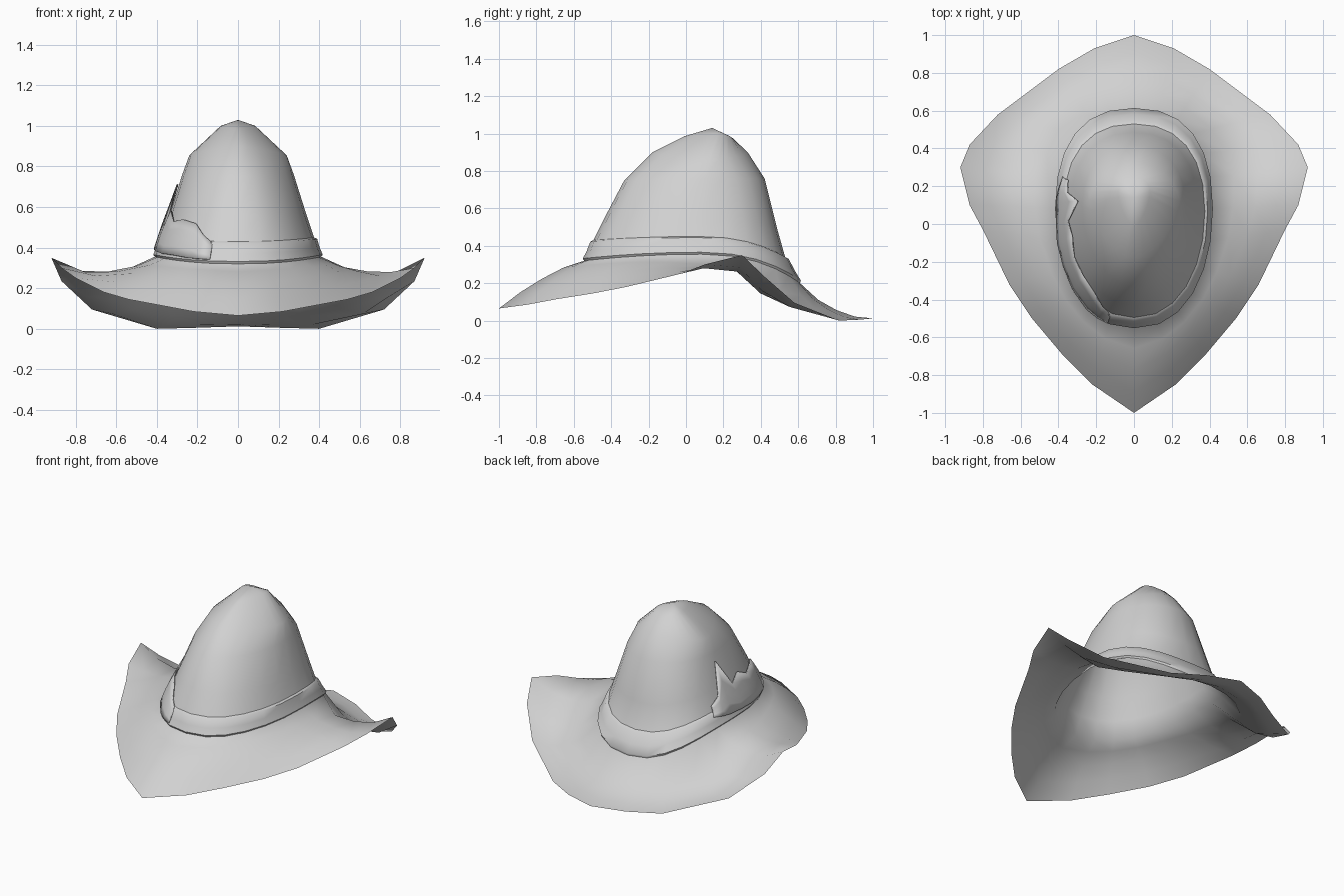
import bpy, bmesh, math
from mathutils import Vector

cube = bpy.data.objects.get("Cube")
if cube:
    bpy.data.objects.remove(cube, do_unlink=True)

felt = bpy.data.materials.new("pale_grey_felt")
felt.use_nodes = True
felt.diffuse_color = (0.64, 0.64, 0.64, 1)
for node in felt.node_tree.nodes:
    if node.type == 'BSDF_PRINCIPLED':
        node.inputs["Base Color"].default_value = (0.64, 0.64, 0.64, 1)
        node.inputs["Roughness"].default_value = 0.8

SEGS = 24
HALF = SEGS // 2

# Crown rings: front y, front z, back y, back z, half width, side z, pinch
RINGS = [
    (-.545, .32, .61, .20, .410, .355, .84),
    (-.495, .43, .53, .34, .375, .45, .88),
    (-.43, .56, .485, .50, .338, .56, .92),
    (-.33, .75, .42, .76, .275, .76, 1.0),
    (-.18, .90, .33, .90, .240, .855, 1.2),
    (-.01, .985, .25, .975, .085, 1.0, 1.2),
]
# Brim edge, front tip to back tip, with the sag of the mid brim
EDGE = [
    (0, -1, .065, .03), (.22, -.85, .085, .03), (.38, -.69, .115, .025),
    (.54, -.5, .145, .02), (.66, -.32, .18, .01), (.8, -.03, .25, -.02),
    (.87, .1, .3, -.045), (.92, .3, .35, -.085), (.87, .42, .235, -.13),
    (.72, .58, .095, -.09), (.4, .82, 0, -.055), (.21, .93, .005, -.05),
    (0, 1, .012, -.05),
]


def ring_point(ring, angle):
    """Point on one tilted egg-shaped ring; angle 0 is the front."""
    yf, zf, yb, zb, width, zs, pinch = ring
    s, c = math.sin(angle), -math.cos(angle)
    x = width * math.copysign(abs(s) ** pinch, s)
    y = (yf + yb) / 2 + (yb - yf) / 2 * math.copysign(abs(c) ** max(pinch, .92), c)
    z = zs * (1 - c * c) + (zf if c < 0 else zb) * c * c
    return Vector((x, y + .05 * s * s, z))


def crown_point(angle, level, offset=0.0):
    """Point on the crown at a fractional ring level, pushed outwards."""
    i = min(int(level), len(RINGS) - 2)
    p = ring_point(RINGS[i], angle).lerp(ring_point(RINGS[i + 1], angle), level - i)
    out = Vector((math.sin(angle), -math.cos(angle), .3)).normalized()
    return p + out * offset


def build(name, rows, closed=True, tip=None, angle=60):
    """Loft rows of points into one mesh object."""
    bm = bmesh.new()
    grid = [[bm.verts.new(p) for p in row] for row in rows]
    n = len(rows[0])
    for a, b in zip(grid, grid[1:]):
        for i in range(n if closed else n - 1):
            j = (i + 1) % n
            bm.faces.new((a[i], a[j], b[j], b[i]))
    if tip:
        top = bm.verts.new(tip)
        for i in range(n):
            bm.faces.new((grid[-1][i], grid[-1][(i + 1) % n], top))
    mesh = bpy.data.meshes.new(name)
    bm.to_mesh(mesh)
    bm.free()
    mesh.materials.append(felt)
    obj = bpy.data.objects.new(name, mesh)
    bpy.context.collection.objects.link(obj)
    bpy.ops.object.select_all(action='DESELECT')
    obj.select_set(True)
    bpy.context.view_layer.objects.active = obj
    bpy.ops.object.shade_smooth_by_angle(angle=math.radians(angle))
    return obj


ANGLES = [2 * math.pi * i / SEGS for i in range(SEGS)]


def brim_point(i, t, sag):
    """Point on the brim: t = 0 at the crown, 1 at the edge."""
    k = i if i <= HALF else SEGS - i
    x, y, z, dip = EDGE[k]
    edge = Vector((x if i <= HALF else -x, y, z))
    p = ring_point(RINGS[0], ANGLES[i]).lerp(edge, t)
    p.z += dip * sag
    return p


# Brim and crown as one thin sheet
rows = [[brim_point(i, t, sag) for i in range(SEGS)]
        for t, sag in ((1, 0), (.75, .75), (.5, 1), (.25, .85))]
rows += [[ring_point(r, a) for a in ANGLES] for r in RINGS]
build("hat_body", rows, tip=(0, .14, 1.03), angle=80)

# Hat band wrapped round the foot of the crown
profile = ((0, 0), (.08, .011), (.45, .009), (.9, .012), (1, 0))
build("hat_band", [[crown_point(a, s, off) for a in ANGLES] for s, off in profile], angle=50)

# Folded bow lying on one side: angle, low level, high level, offset
BOW = [
    (-16, .15, .9, .014), (-24, .15, 1.2, .016), (-33, .15, 1.65, .018),
    (-48, .2, 1.8, .02), (-62, .2, 1.7, .017), (-74, .25, 2.1, .022),
    (-84, .3, 1.8, .016), (-94, .4, 2.75, .02), (-100, .5, 1.6, .014),
    (-108, .7, 1.3, .01),
]
rows = []
for f in (0, .25, .5, .75, 1):
    lift = 1 + .3 * math.sin(f * math.pi) - .4 * f
    rows.append([crown_point(math.radians(a), lo + (hi - lo) * f, off * lift)
                 for a, lo, hi, off in BOW])
bow = build("side_bow", rows, closed=False, angle=45)
thick = bow.modifiers.new("thickness", 'SOLIDIFY')
thick.thickness = .008
thick.offset = 1
